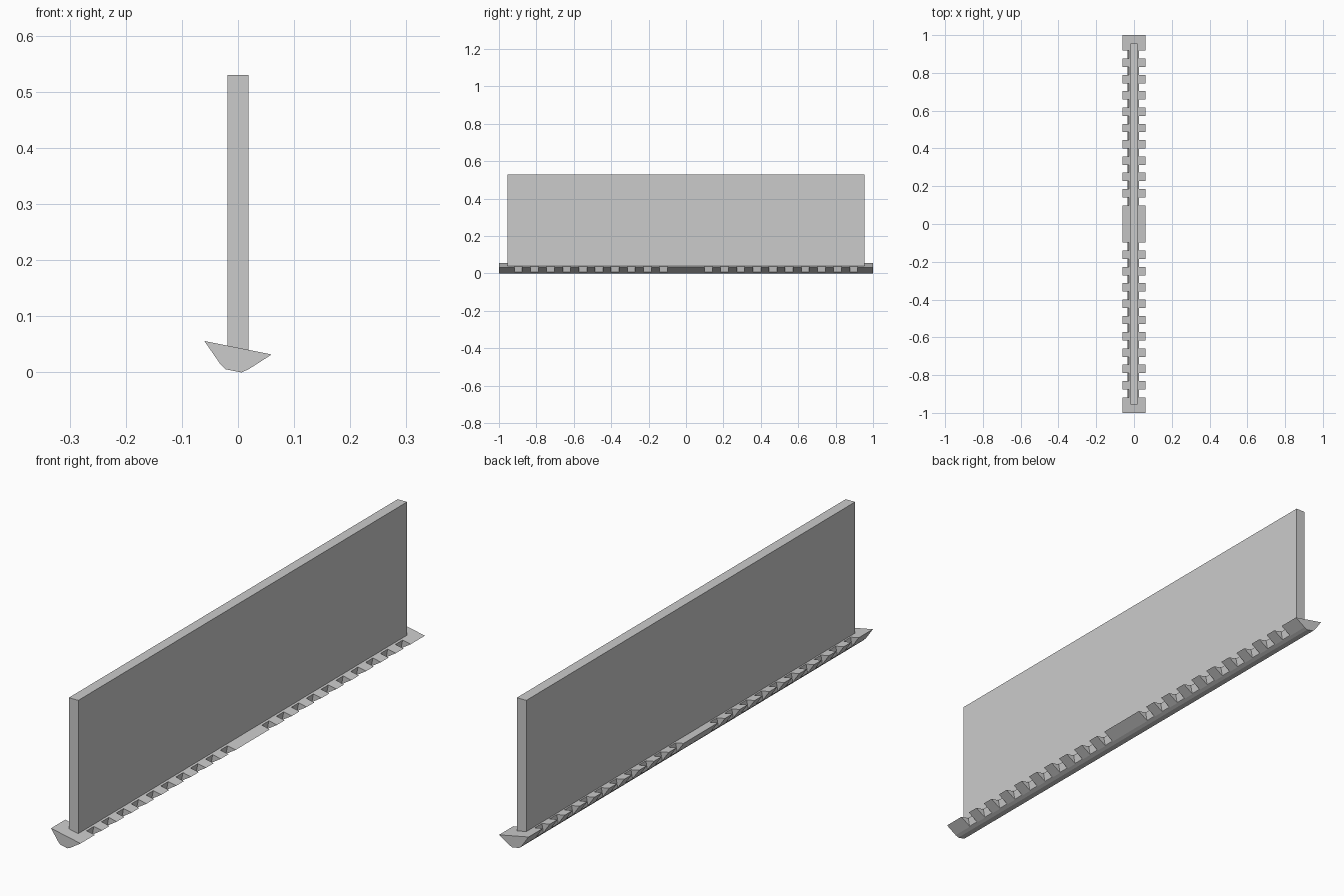
import bpy, bmesh, math
from mathutils import Matrix, Vector

if "Cube" in bpy.data.objects:
    bpy.data.objects.remove(bpy.data.objects["Cube"], do_unlink=True)

# Single plain grey
grey = bpy.data.materials.new("plain grey")
grey.use_nodes = True
COLOUR = (0.6, 0.6, 0.6, 1)
grey.diffuse_color = COLOUR
grey.node_tree.nodes["Principled BSDF"].inputs["Base Color"].default_value = COLOUR

TILT = Matrix.Translation((0, 0, 0.044)) @ Matrix.Rotation(math.atan(0.2), 4, 'Y')


def finish(bm, name):
    bmesh.ops.recalc_face_normals(bm, faces=bm.faces)
    mesh = bpy.data.meshes.new(name)
    bm.to_mesh(mesh)
    bm.free()
    mesh.materials.append(grey)
    obj = bpy.data.objects.new(name, mesh)
    bpy.context.collection.objects.link(obj)
    return obj


def add_box(bm, centre, size):
    bmesh.ops.create_cube(bm, size=1, matrix=Matrix.Translation(centre) @ Matrix.Diagonal((*size, 1)))


# Upright panel, its foot sunk into the rail
bm = bmesh.new()
add_box(bm, (0, 0, 0.28), (0.038, 1.91, 0.50))
finish(bm, "upright_panel")

# Tilted base rail: symmetric keel-shaped section extruded along y
half = [(0.0612, 0), (0.026, -0.034), (0.0145, -0.042)]
section = half + [(-x, z) for x, z in reversed(half)]
bm = bmesh.new()
face = bm.faces.new([bm.verts.new((x, -1, z)) for x, z in section])
ext = bmesh.ops.extrude_face_region(bm, geom=[face])
bmesh.ops.translate(bm, vec=Vector((0, 2, 0)),
                    verts=[v for v in ext["geom"] if isinstance(v, bmesh.types.BMVert)])
bm.transform(TILT)
rail = finish(bm, "base_rail")

# Notches along both edges of the rail, ten each way from the middle
bm = bmesh.new()
for side in (-1, 1):
    for end in (-1, 1):
        for i in range(10):
            add_box(bm, (side * 0.0775, end * (0.12 + i * 0.0863), -0.02), (0.1, 0.042, 0.1))
bm.transform(TILT)
cutter = finish(bm, "notch_cutter")
cutter.hide_render = True

cut = rail.modifiers.new("notches", 'BOOLEAN')
cut.operation = 'DIFFERENCE'
cut.solver = 'EXACT'
cut.object = cutter
bpy.context.view_layer.objects.active = rail
bpy.ops.object.modifier_apply(modifier=cut.name)
bpy.data.objects.remove(cutter, do_unlink=True)
